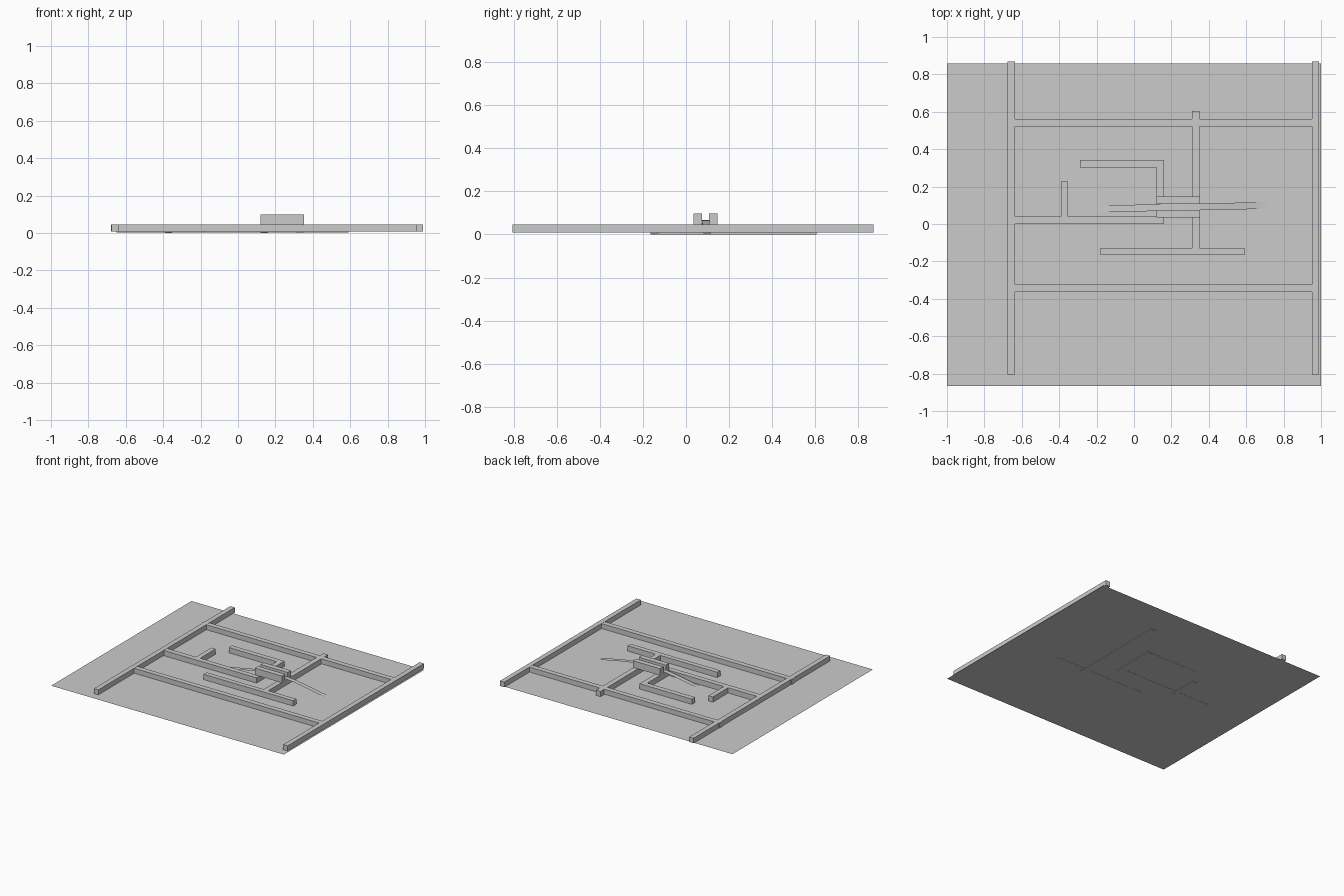
import bpy, math

if "Cube" in bpy.data.objects:
    bpy.data.objects.remove(bpy.data.objects["Cube"])


def mesh(name, verts, faces):
    me = bpy.data.meshes.new(name)
    me.from_pydata(verts, [], faces)
    me.update()
    ob = bpy.data.objects.new(name, me)
    bpy.context.collection.objects.link(ob)
    return ob


def box(name, x0, x1, y0, y1, z0, z1):
    v = [(x, y, z) for z in (z0, z1) for x, y in ((x0, y0), (x1, y0), (x1, y1), (x0, y1))]
    f = [(3, 2, 1, 0), (4, 5, 6, 7)]
    f += [(i, (i + 1) % 4, (i + 1) % 4 + 4, i + 4) for i in range(4)]
    return mesh(name, v, f)


# ground sheet
G = 0.005
mesh("ground", [(-1, -0.865, G), (1, -0.865, G), (1, 0.857, G), (-1, 0.857, G)], [(0, 1, 2, 3)])

# outer rails
TOP = 0.047
for side, x in (("left", -0.675), ("right", 0.952)):
    box(side + "_rail", x, x + 0.038, -0.805, 0.87, 0.008, TOP)
for side, y in (("back", 0.521), ("front", -0.364)):
    box(side + "_rail", -0.68, 0.97, y, y + 0.04, 0.008, TOP - 0.001)

# inner walls: x0, x1, y0, y1, bottom
walls = [(-0.65, 0.16, 0.0, 0.04, 0.004),
         (-0.29, 0.16, 0.302, 0.342, 0.004),
         (-0.18, 0.59, -0.165, -0.127, 0.004),
         (-0.39, -0.353, 0.01, 0.228, 0.0),
         (0.12, 0.16, 0.0, 0.342, 0.0),
         (0.31, 0.35, -0.165, 0.605, 0.0)]
for i, (x0, x1, y0, y1, z0) in enumerate(walls):
    box("inner_wall_%d" % i, x0, x1, y0, y1, z0, TOP - 0.001)

# bridge parapets
for i, y in enumerate((0.035, 0.107)):
    box("parapet_%d" % i, 0.12, 0.352, y, y + 0.04, 0.045, 0.098)

# arched ramp passing between the parapets, slightly rotated
N = 24
verts, faces = [], []
for i in range(N + 1):
    t = i / N
    x = -0.2 + 0.92 * t
    z = 0.004 + 0.063 * math.sin(math.pi * t) ** 1.3
    y = 0.09 + 0.02 * (x - 0.26)
    verts += [(x, y - 0.018, z), (x, y + 0.018, z)]
    if i:
        a = 2 * i
        faces.append((a - 2, a, a + 1, a - 1))
mesh("ramp", verts, faces)
